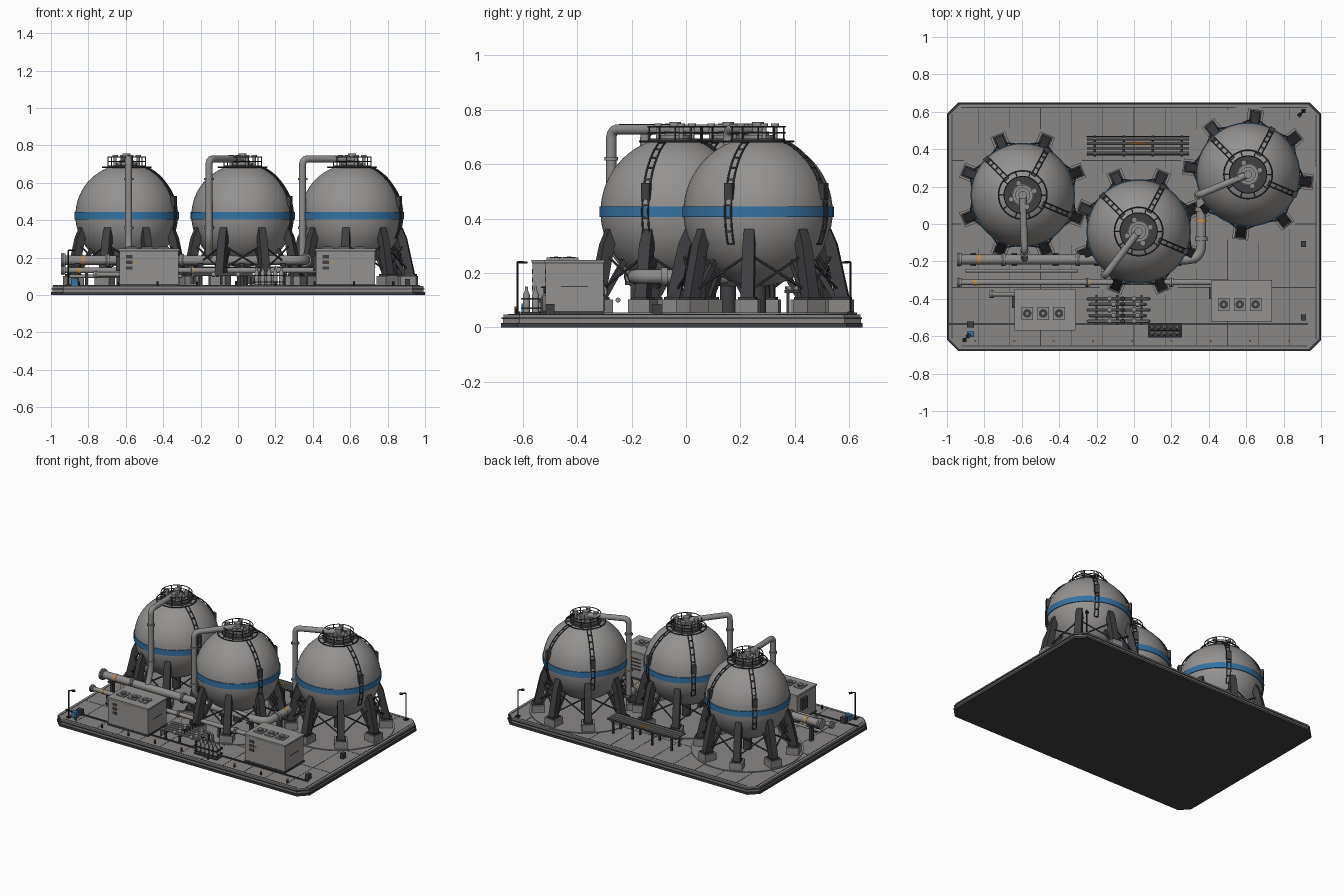
import bpy, bmesh, math
from mathutils import Vector, Matrix

if "Cube" in bpy.data.objects:
    bpy.data.objects.remove(bpy.data.objects["Cube"])

def mat(name, c):
    m = bpy.data.materials.new(name)
    m.diffuse_color = (*c, 1)
    m.use_nodes = True
    m.node_tree.nodes["Principled BSDF"].inputs["Base Color"].default_value = m.diffuse_color
    return m

TANK = mat("tank_grey", (0.30, 0.29, 0.28))
CONC = mat("concrete_grey", (0.255, 0.245, 0.24))
PIPE = mat("pipe_grey", (0.27, 0.265, 0.255))
DARK = mat("dark_steel", (0.05, 0.05, 0.056))
BLACK = mat("black_rubber", (0.02, 0.02, 0.022))
BLUE = mat("blue_paint", (0.035, 0.17, 0.36))
ORANGE = mat("orange_paint", (0.6, 0.27, 0.05))

class Part:
    """Collects primitives into one mesh object."""
    def __init__(self, name, material):
        self.name, self.material, self.bm = name, material, bmesh.new()

    def sweep(self, pts, r, n=12, closed=False):
        pts = [Vector(p) for p in pts]
        k = len(pts)
        rad = r if isinstance(r, list) else [r] * k
        rings, q, last = [], None, None
        for i, p in enumerate(pts):
            a, b = (pts[i - 1], pts[(i + 1) % k]) if closed else (pts[max(i - 1, 0)], pts[min(i + 1, k - 1)])
            t = (b - a).normalized()
            if t.length < 0.5:
                t = last or Vector((0, 0, 1))
            q = t.to_track_quat('Z', 'Y') if q is None else last.rotation_difference(t) @ q
            last = t
            rings.append([self.bm.verts.new(p + q @ Vector((math.cos(w), math.sin(w), 0)) * rad[i])
                          for w in (2 * math.pi * (j + 0.5) / n for j in range(n))])
        for i in range(k if closed else k - 1):
            A, B = rings[i], rings[(i + 1) % k]
            for j in range(n):
                m = (j + 1) % n
                self.bm.faces.new((A[j], A[m], B[m], B[j]))
        if not closed:
            self.bm.faces.new(rings[0][::-1])
            self.bm.faces.new(rings[-1])

    def ring(self, c, R, r, z, n=40):
        self.sweep([(c[0] + R * math.cos(2 * math.pi * i / n), c[1] + R * math.sin(2 * math.pi * i / n), z)
                    for i in range(n)], r, 6, True)

    def pipe(self, pts, r, fillet=0.04, n=16):
        pts = [Vector(p) for p in pts]
        out = [pts[0]]
        for a, p, b in zip(pts, pts[1:], pts[2:]):
            f = min(fillet, (a - p).length * 0.48, (b - p).length * 0.48)
            s, e = p + (a - p).normalized() * f, p + (b - p).normalized() * f
            out += [s * (1 - t) ** 2 + p * 2 * t * (1 - t) + e * t * t for t in (i / 6 for i in range(7))]
        self.sweep(out + [pts[-1]], r, n)

    def box(self, c, s, rot=0):
        M = Matrix.Translation(c) @ Matrix.Rotation(rot, 4, 'Z') @ Matrix.Diagonal((*s, 1))
        bmesh.ops.create_cube(self.bm, size=1, matrix=M)

    def slab(self, x, y0, y1, ch, z0, z1):
        o = [(-x + ch, y0), (x - ch, y0), (x, y0 + ch), (x, y1 - ch), (x - ch, y1), (-x + ch, y1), (-x, y1 - ch), (-x, y0 + ch)]
        lo, hi = [[self.bm.verts.new((a, b, z)) for a, b in o] for z in (z0, z1)]
        self.bm.faces.new(lo[::-1]); self.bm.faces.new(hi)
        for i in range(8):
            self.bm.faces.new((lo[i], lo[(i + 1) % 8], hi[(i + 1) % 8], hi[i]))

    def done(self):
        bmesh.ops.recalc_face_normals(self.bm, faces=self.bm.faces)
        me = bpy.data.meshes.new(self.name)
        self.bm.to_mesh(me)
        me.materials.append(self.material)
        me.polygons.foreach_set("use_smooth", [True] * len(me.polygons))
        me.set_sharp_from_angle(angle=math.radians(32))
        bpy.context.collection.objects.link(bpy.data.objects.new(self.name, me))

def group(**kw):
    return {k: Part(k, m) for k, m in kw.items()}

# layered base with chamfered corners and thin floor joints
Y0, Y1, F = -0.68, 0.65, 0.048
g = group(base_skirt=DARK, base_slab=CONC, floor_joints=DARK)
g["base_skirt"].slab(1.0, Y0, Y1, 0.06, 0, 0.016)
g["base_slab"].slab(0.993, Y0 + .007, Y1 - .007, 0.06, 0.016, 0.030)
g["base_skirt"].slab(0.998, Y0 + .002, Y1 - .002, 0.06, 0.030, 0.036)
g["base_slab"].slab(0.992, Y0 + .008, Y1 - .008, 0.06, 0.036, F)
for i in range(1, 12):
    g["floor_joints"].box((-1 + i / 6, -0.015, F), (0.004, 1.28, 0.002))
for y in (-0.34, 0.0, 0.34):
    g["floor_joints"].box((0, y, F), (1.95, 0.004, 0.002))
for s in (-1, 1):
    g["floor_joints"].box((s * 0.972, -0.015, F), (0.005, 1.2, 0.003))
    g["floor_joints"].box((0, -0.015 + s * 0.638, F), (1.85, 0.005, 0.003))
g["floor_joints"].box((-0.03, -0.535, F + .003), (1.92, 0.01, 0.008))
for p in g.values(): p.done()

# spherical tanks with legs, ladders and top platforms
R, CZ = 0.275, 0.425
tanks = [((-0.595, 0.155), 22.5, (-0.585, -0.15)),
         ((0.025, -0.04), 22.5, (-0.155, -0.275)),
         ((0.61, 0.265), -7, (0.345, 0.155))]
for i, (c, rot, pe) in enumerate(tanks):
    x, y = c
    g = group(tank_sphere=TANK, tank_band=BLUE, tank_pad=CONC, tank_feet=CONC, tank_legs=DARK,
              tank_braces=DARK, tank_ladders=DARK, tank_platform=DARK, tank_railing=DARK,
              tank_nozzle=PIPE, tank_top_pipe=PIPE)
    L = [math.pi * k / 32 for k in range(33)]
    g["tank_sphere"].sweep([(x, y, CZ - R * math.cos(a)) for a in L], [max(R * math.sin(a), 1e-4) for a in L], 56)
    g["tank_band"].sweep([(x, y, CZ + d) for d in (-.02, -.02, .02, .02)], [.27, .279, .279, .27], 56)
    g["tank_pad"].sweep([(x, y, F), (x, y, F + .006)], 0.365, 48)
    g["tank_braces"].sweep([(x, y, F), (x, y, .18)], 0.03, 16)
    def at(deg, r, z):
        w = math.radians(deg)
        return (x + r * math.cos(w), y + r * math.sin(w), z)
    for k in range(8):
        a = rot + 45 * k
        g["tank_feet"].box(at(a, .308, .075), (.085, .085, .056), math.radians(a))
        g["tank_legs"].box(at(a, .310, .107), (.07, .062, .010), math.radians(a))
        g["tank_legs"].sweep([at(a, .313, .105), at(a, .272, .30), at(a, .252, .355)], [.034, .031, .026], 4)
        g["tank_legs"].sweep([at(a, .285, .108), at(a, .20, .25)], .014, 4)
        for s in (1, -1):
            g["tank_braces"].sweep([at(a, .305, .13), at(a + 45 * s, .275, .27)], .005, 6)
    # ladder rails, rungs and mid-height boxes hugging the sphere
    for a in (-23, 62, 135):
        arc = [math.radians(-25 + 5 * k) for k in range(19)]
        for d in (-.012, .012):
            w = math.radians(a)
            off = Vector((-math.sin(w) * d, math.cos(w) * d, 0))
            g["tank_ladders"].sweep([Vector(at(a, (R + .008) * math.cos(t), CZ + (R + .008) * math.sin(t))) + off
                                     for t in arc], .0035, 5)
        for t in arc[::2]:
            g["tank_ladders"].box(at(a, (R + .006) * math.cos(t), CZ + (R + .006) * math.sin(t)), (.008, .024, .006), math.radians(a))
        g["tank_ladders"].box(at(a, .272, CZ + .075), (.024, .032, .06), math.radians(a))
    # platform, railing and nozzles
    g["tank_platform"].sweep([(x, y, .672), (x, y, .686), (x, y, .694)], [.1, .102, .10], 32)
    g["tank_railing"].ring(c, .13, .004, .684)
    for z in (.715, .738):
        g["tank_railing"].ring(c, .10, .003, z)
    for k in range(10):
        g["tank_railing"].sweep([at(36 * k, .10, .68), at(36 * k, .10, .738)], .003, 5)
        g["tank_railing"].sweep([at(36 * k, .095, .684), at(36 * k, .13, .684)], .003, 5)
    g["tank_nozzle"].sweep([(x, y, z) for z in (.69, .708, .708, .72)], [.055, .055, .04, .04], 24)
    for k in range(4):
        p = at(90 * k + 20, .066, 0)
        g["tank_nozzle"].sweep([(*p[:2], z) for z in (.69, .735, .735, .75)], [.009, .009, .015, .015], 12)
    # product pipe over the top and down to the header
    jog = [(pe[0], pe[1], .30), (pe[0], -.19, .187)] if i < 2 else [(*pe, .187)]
    g["tank_top_pipe"].pipe([(x, y, .70), (x, y, .728), (*pe, .728)] + jog, .019, .035)
    for z in (.62, .36):
        g["tank_top_pipe"].sweep([(*pe, z - .006), (*pe, z + .006)], .026, 16)
    g["tank_top_pipe"].sweep([(x, y, .70), (x, y, .756)], .022, 16)
    for p in g.values():
        p.name += "_%d" % (i + 1)
        p.done()

# header pipes, flanges, supports and orange marker bands
g = group(header_pipe=PIPE, header_flanges=PIPE, pipe_supports=DARK, pipe_markers=ORANGE, flange_gaskets=DARK)
H = g["header_pipe"]
H.pipe([(-.94, -.19, .187), (.36, -.19, .187), (.36, .155, .187)], .026, .08, 20)
H.pipe([(-.94, -.312, .132), (.50, -.312, .132), (.50, -.312, .06)], .015, .03)
H.pipe([(-.77, -.375, .11), (-.62, -.375, .11)], .013)
H.pipe([(-.9, -.25, .10), (-.3, -.25, .10)], .009)
for fx, fy, z, r in ((-.935, -.19, .187, .036), (-.30, -.19, .187, .034), (-.70, -.19, .187, .034), (-.935, -.312, .132, .023),
                     (-.25, -.312, .132, .022), (.2, -.312, .132, .022), (-.76, -.375, .11, .02)):
    g["header_flanges"].sweep([(fx - .012, fy, z), (fx + .012, fy, z)], r, 20)
    g["flange_gaskets"].sweep([(fx - .003, fy, z), (fx + .003, fy, z)], r + .002, 20)
for fy in (-.08, .08):
    g["header_flanges"].sweep([(.36, fy - .012, .187), (.36, fy + .012, .187)], .034, 20)
g["pipe_markers"].sweep([(.36, .01, .187), (.36, .025, .187)], .0275, 20)
for px, py, z, r in ((-.83, -.19, .187, .0275), (-.85, -.312, .132, .0165), (-.24, -.312, .132, .0165)):
    g["pipe_markers"].sweep([(px - .008, py, z), (px + .008, py, z)], r, 20)
for k in range(6):
    px = -.86 + .22 * k
    g["pipe_supports"].box((px, -.19, .105), (.02, .03, .115))
    g["pipe_supports"].box((px, -.19, .162), (.03, .07, .012))
    g["pipe_supports"].box((px + .05, -.312, .083), (.016, .022, .07))
g["pipe_supports"].box((.36, -.04, .105), (.03, .02, .115))
for p in g.values(): p.done()

# pump houses with roof fans, trims, doors and vents
for i, (x, y) in enumerate(((-.476, -.458), (.575, -.41))):
    g = group(pump_house=TANK, pump_house_trim=DARK, pump_house_fans=DARK, pump_house_fan_frames=PIPE, pump_house_lamp=ORANGE)
    B, T = g["pump_house"], g["pump_house_trim"]
    B.box((x, y, .147), (.315, .212, .186))
    B.box((x, y, .243), (.326, .222, .01))
    T.box((x, y, .054), (.322, .218, .012))
    T.box((x, y, .236), (.319, .216, .004))
    for k in (-1, 0, 1):
        fx = x + .085 * k - .01
        g["pump_house_fan_frames"].box((fx, y - .02, .252), (.062, .07, .010))
        g["pump_house_fans"].sweep([(fx, y - .02, .25), (fx, y - .02, .259)], .023, 20)
        g["pump_house_fan_frames"].sweep([(fx, y - .02, .25), (fx, y - .02, .261)], .008, 10)
    for z in (.205, .175, .145):
        T.box((x - .105, y - .107, z), (.035, .004, .018))
    g["pump_house_lamp"].box((x - .075, y - .107, .175), (.008, .004, .012))
    T.box((x + .158, y, .15), (.003, .10, .004))
    for k in range(4):
        T.box((x + .06, y + .107, .12 + .025 * k), (.12, .004, .008))
    T.box((x - .165, y + .04, .17), (.02, .06, .08))
    for p in g.values():
        p.name += "_%d" % (i + 1)
        p.done()

# front manifold and back pipe rack
g = group(manifold_pipes=PIPE, manifold_frame=DARK, rack_pipes=PIPE, rack_frame=DARK, rack_orange_pipe=ORANGE)
for k in range(5):
    y = -.40 - .03 * k
    g["manifold_pipes"].pipe([(-.245 + .01 * (k % 2), y, .06), (-.245 + .01 * (k % 2), y, .11), (.08 - .02 * (k % 2), y, .11),
                              (.08 - .02 * (k % 2), y, .06)], .009, .02, 10)
    for x in (-.13, .0):
        g["manifold_pipes"].sweep([(x + .02 * (k % 2) - .008, y, .11), (x + .02 * (k % 2) + .008, y, .11)], .014, 12)
    g["manifold_frame"].sweep([(-.06, y, .11), (-.06, y, .145)], .004, 6)
    g["manifold_frame"].ring((-.06, y), .010, .003, .147, 12)
for x in (-.2, -.09, .04):
    g["manifold_frame"].box((x, -.46, .096), (.012, .16, .01))
    for y in (-.39, -.53):
        g["manifold_frame"].box((x, y, .075), (.012, .012, .055))
for k in range(4):
    g["rack_pipes"].sweep([(-.25, .38 + .025 * k, .145), (.295, .38 + .025 * k, .145)], .008, 10)
g["rack_orange_pipe"].sweep([(-.02, .43, .145), (.06, .43, .145)], .0085, 10)
for k in range(4):
    x = -.21 + .155 * k
    g["rack_frame"].box((x, .417, .132), (.014, .11, .010))
    for y in (.375, .46):
        g["rack_frame"].box((x, y, .095), (.012, .012, .11))
for y in (.368, .467):
    g["rack_frame"].box((.022, y, .145), (.55, .006, .012))
for p in g.values(): p.done()

# gas bottle pack, control cabinets, corner lamps and bollards
g = group(gas_bottles=PIPE, bottle_frame=DARK, blue_cabinet=BLUE, small_cabinets=DARK, lamp_posts=BLACK, bollards=DARK, bollard_tops=ORANGE)
for k in range(5):
    for y in (-.553, -.587):
        x = .10 + .033 * k
        g["gas_bottles"].sweep([(x, y, z) for z in (F, .12, .135, .15)], [.013, .013, .006, .005], 12)
for z in (.07, .105):
    for y in (-.535, -.57, -.605):
        g["bottle_frame"].box((.166, y, z), (.175, .005, .007))
    for x in (.08, .252):
        g["bottle_frame"].box((x, -.57, z), (.005, .07, .007))
g["bottle_frame"].box((.166, -.57, F + .004), (.18, .075, .008))
g["blue_cabinet"].box((-.875, -.59, .068), (.038, .03, .04))
for x, y in ((-.875, -.537), (.907, -.107), (.907, -.5)):
    g["small_cabinets"].box((x, y, .067), (.026 if x > 0 else .038, .034, .038))
for s, y in ((-1, -.62), (1, .605)):
    X = s * .907
    g["lamp_posts"].pipe([(X, y, F), (X, y, .24), (X - s * .02, y - s * .02, .24)], .004, .004, 6)
    g["lamp_posts"].box((X - s * .022, y - s * .022, .238), (.022, .022, .007), math.pi / 4)
    g["lamp_posts"].box((X, y, F + .005), (.022, .022, .01))
for k in range(9):
    x = -.85 + .21 * k
    g["bollards"].sweep([(x, -.625, F), (x, -.625, .07)], .006, 8)
    g["bollard_tops"].sweep([(x, -.625, .07), (x, -.625, .076)], .006, 8)
for p in g.values(): p.done()
